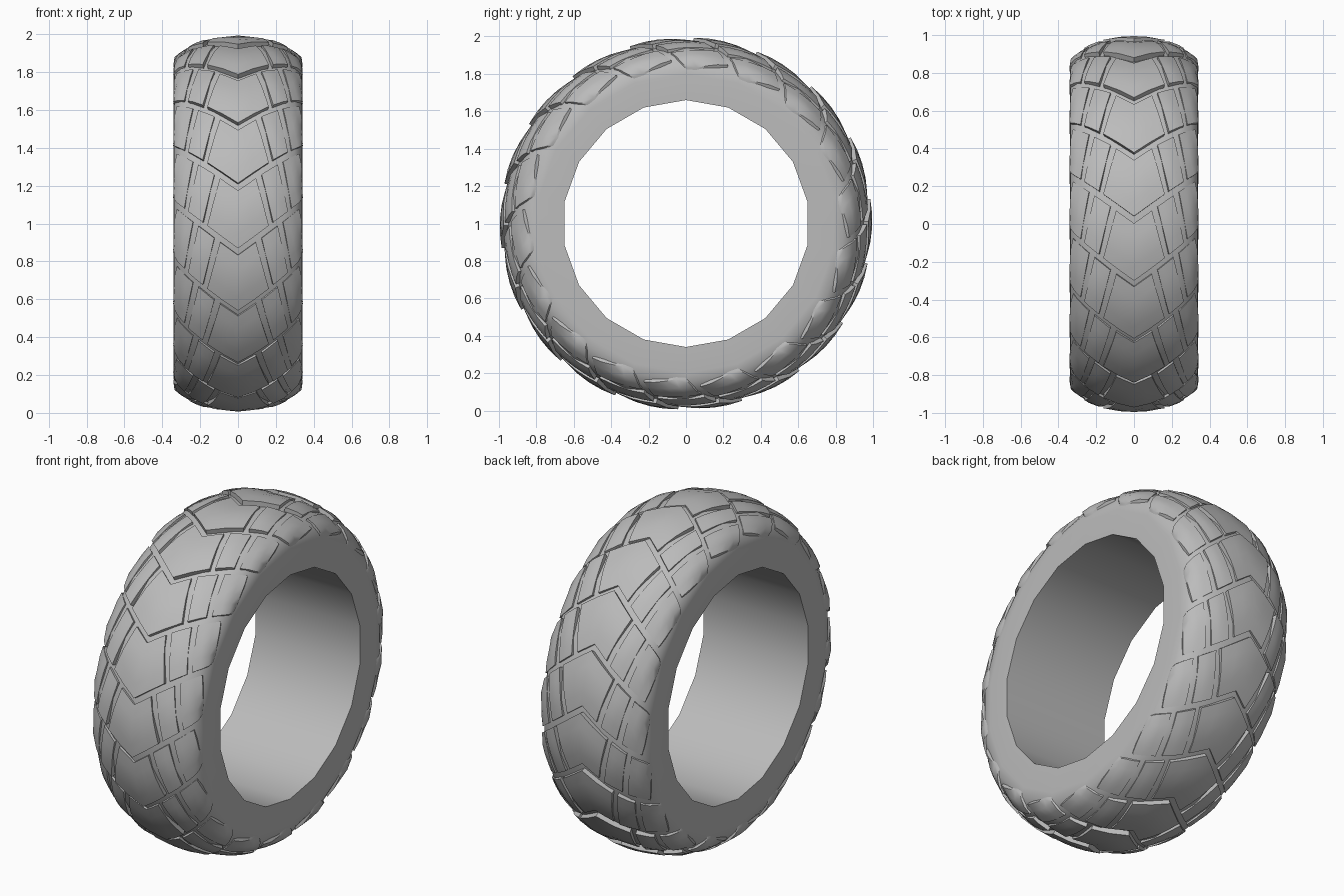
import bpy, bmesh, math
from mathutils import Vector

if "Cube" in bpy.data.objects:
    bpy.data.objects.remove(bpy.data.objects["Cube"])

ROWS = 18
STEP = math.tau / ROWS

rubber = bpy.data.materials.new("grey rubber")
rubber.use_nodes = True
GREY = (0.5, 0.5, 0.5, 1)
rubber.diffuse_color = GREY
rubber.node_tree.nodes["Principled BSDF"].inputs["Base Color"].default_value = GREY


def wheel_point(x, r, a):
    """Angle a starts at the front and climbs over the top."""
    return Vector((x, -r * math.cos(a), 1 + r * math.sin(a)))


def make_object(name, bm, angle):
    bmesh.ops.recalc_face_normals(bm, faces=bm.faces)
    mesh = bpy.data.meshes.new(name)
    bm.to_mesh(mesh)
    bm.free()
    mesh.materials.append(rubber)
    obj = bpy.data.objects.new(name, mesh)
    bpy.context.collection.objects.link(obj)
    bpy.ops.object.select_all(action='DESELECT')
    obj.select_set(True)
    bpy.context.view_layer.objects.active = obj
    bpy.ops.object.shade_smooth_by_angle(angle=math.radians(angle))
    return obj


# Tyre body: closed cross-section turned around the axle
half = [(0.34, 0.66), (0.34, 0.80), (0.335, 0.85), (0.30, 0.905), (0.24, 0.94), (0.13, 0.972)]
section = half + [(-x, r) for x, r in reversed(half)]
bm = bmesh.new()
rings = [[bm.verts.new(wheel_point(x, r, i * STEP + math.pi / 2)) for x, r in section]
         for i in range(ROWS)]
for i in range(ROWS):
    a, b = rings[i], rings[(i + 1) % ROWS]
    for j in range(len(section)):
        k = (j + 1) % len(section)
        bm.faces.new((a[j], a[k], b[k], b[j]))
make_object("tyre_body", bm, 40)

# Tread crown: half profile from the middle out to the shoulder
CROWN = [Vector(p) for p in ((0, 1.0), (0.13, 0.993), (0.25, 0.95), (0.335, 0.885), (0.342, 0.84))]


def crown(s):
    """Point (x, radius) at distance s along the crown, mirrored for negative s."""
    left = abs(s)
    for p, q in zip(CROWN, CROWN[1:]):
        d = (q - p).length
        if left <= d or q == CROWN[-1]:
            pt = p.lerp(q, min(left / d, 1))
            return math.copysign(pt.x, s), pt.y
        left -= d


def add_block(bm, row, low, high, cols):
    """Raised block between two chevrons; low and high are its limits across the tread."""
    start = row * STEP + math.radians(-7.6)
    spans = 4

    def point(u, v, sink):
        s0 = low[0] + (low[1] - low[0]) * v
        s1 = high[0] + (high[1] - high[0]) * v
        s = s0 + (s1 - s0) * u
        x, r = crown(s)
        a = start + math.radians(42) * abs(s) + v * math.radians(17.8)
        bulge = 0.012 * (1 - (2 * u - 1) ** 2) * (1 - (2 * v - 1) ** 2)
        r += bulge * 0.6 - 0.006 - 0.012 * v
        if sink:
            r -= 0.06
            x *= 0.93
        return wheel_point(x, r, a)

    grid = [[bm.verts.new(point(i / cols, j / spans, False)) for i in range(cols + 1)]
            for j in range(spans + 1)]
    for j in range(spans):
        for i in range(cols):
            bm.faces.new((grid[j][i], grid[j][i + 1], grid[j + 1][i + 1], grid[j + 1][i]))
    # Walls down into the body
    edge = ([(i, 0) for i in range(cols)] + [(cols, j) for j in range(spans)]
            + [(i, spans) for i in range(cols, 0, -1)] + [(0, j) for j in range(spans, 0, -1)])
    foot = [bm.verts.new(point(i / cols, j / spans, True)) for i, j in edge]
    for n, (i, j) in enumerate(edge):
        m = (n + 1) % len(edge)
        i2, j2 = edge[m]
        bm.faces.new((grid[j][i], grid[j2][i2], foot[m], foot[n]))


# Chevron rows: a centre block, an inner and an outer block on each side
bm = bmesh.new()
for row in range(ROWS):
    add_block(bm, row, (-0.165, -0.095), (0.165, 0.095), 4)
make_object("centre_tread_blocks", bm, 35)

for name, low, high in (("inner", (0.19, 0.125), (0.275, 0.215)),
                        ("outer", (0.30, 0.245), (0.425, 0.35))):
    for side, label in ((1, "left"), (-1, "right")):
        bm = bmesh.new()
        for row in range(ROWS):
            add_block(bm, row, [side * v for v in low], [side * v for v in high], 3)
        make_object(f"{label}_{name}_tread_blocks", bm, 35)
